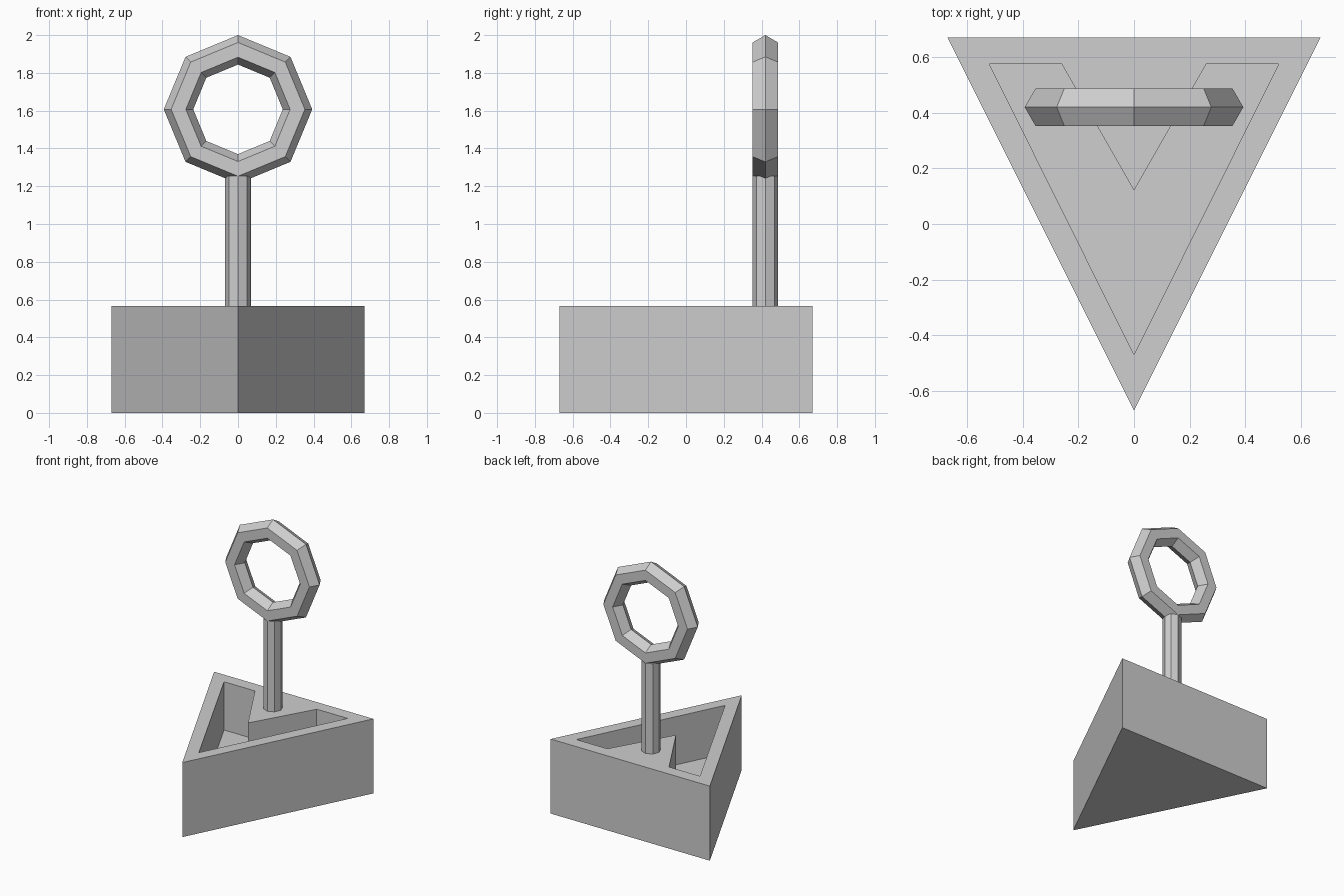
import bpy
import bmesh
from math import cos, sin, pi

if "Cube" in bpy.data.objects:
    bpy.data.objects.remove(bpy.data.objects["Cube"], do_unlink=True)

# Dimensions
HALF = 0.67          # half width and half depth of the base
TOP = 0.567          # height of the base
FLOOR = 0.2          # floor of the recess
POST_Y = 0.42        # depth position of post and ring
POST_R = 0.0675
RING_Z = 1.607
RING_R = 0.315       # ring centre line
TUBE_R = 0.078       # hexagonal ring section

grey = bpy.data.materials.new("light_grey")
grey.use_nodes = True
colour = (0.62, 0.62, 0.62, 1)
grey.diffuse_color = colour
grey.node_tree.nodes["Principled BSDF"].inputs["Base Color"].default_value = colour


def finish(name, bm):
    bmesh.ops.recalc_face_normals(bm, faces=bm.faces)
    mesh = bpy.data.meshes.new(name)
    bm.to_mesh(mesh)
    bm.free()
    mesh.materials.append(grey)
    obj = bpy.data.objects.new(name, mesh)
    bpy.context.collection.objects.link(obj)
    return obj


def prism(name, outline, bottom, top):
    """Extrude a flat outline upwards between two heights."""
    bm = bmesh.new()
    face = bm.faces.new([bm.verts.new((x, y, bottom)) for x, y in outline])
    grown = bmesh.ops.extrude_face_region(bm, geom=[face], use_keep_orig=True)
    for item in grown["geom"]:
        if isinstance(item, bmesh.types.BMVert):
            item.co.z = top
    return finish(name, bm)


def polygon(sides, radius, cx=0, cy=0):
    return [(cx + radius * cos(2 * pi * i / sides), cy + radius * sin(2 * pi * i / sides))
            for i in range(sides)]


# Triangular base with a V-shaped recess around the post mount
base = prism("triangular_base", [(-HALF, HALF), (0, -HALF), (HALF, HALF)], 0, TOP)
half_v = [(0.26, 0.575), (0.52, 0.575)]
recess = [(0, 0.12)] + half_v + [(0, -0.47)] + [(-x, y) for x, y in reversed(half_v)]
cutter = prism("recess_cutter", recess, FLOOR, TOP + 0.2)
cutter.hide_render = True
cut = base.modifiers.new("recess", "BOOLEAN")
cut.operation = "DIFFERENCE"
cut.solver = "EXACT"
cut.object = cutter
bpy.context.view_layer.objects.active = base
bpy.ops.object.modifier_apply(modifier=cut.name)
bpy.data.objects.remove(cutter, do_unlink=True)

# Octagonal post
prism("post", polygon(8, POST_R, 0, POST_Y), TOP, 1.253)

# Eight-sided ring with a hexagonal section
bm = bmesh.new()
loops = []
for dx, dz in polygon(8, 1):
    loops.append([bm.verts.new((r * dx, POST_Y + dy, RING_Z + r * dz))
                  for r, dy in polygon(6, TUBE_R, RING_R)])
for i, loop in enumerate(loops):
    following = loops[(i + 1) % len(loops)]
    for j in range(len(loop)):
        k = (j + 1) % len(loop)
        bm.faces.new((loop[j], loop[k], following[k], following[j]))
finish("ring", bm)
